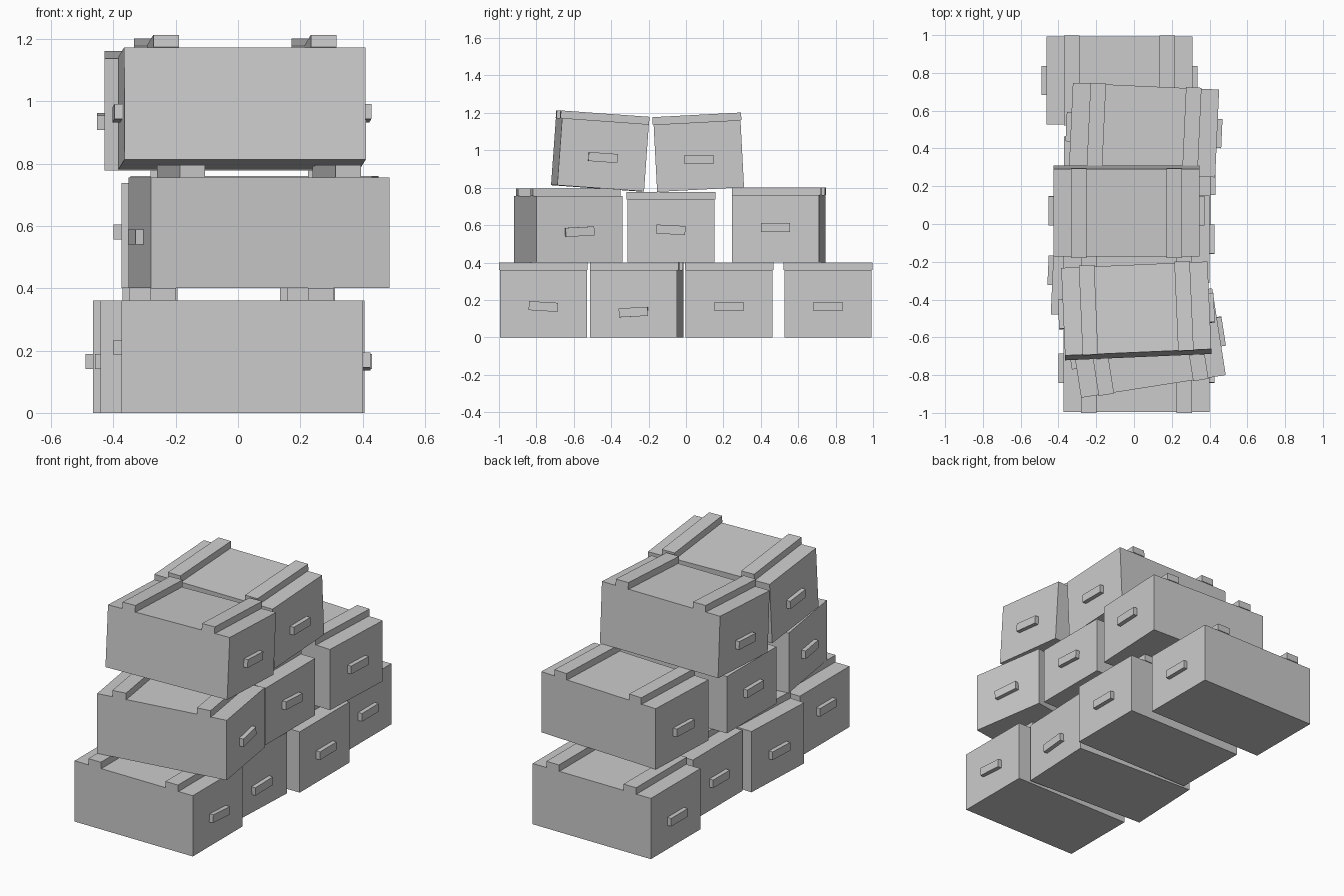
import bpy, bmesh
from math import radians
from mathutils import Matrix, Vector

if "Cube" in bpy.data.objects:
    bpy.data.objects.remove(bpy.data.objects["Cube"])

L, W, H = 0.775, 0.465, 0.36          # crate length (x), width (y), height
SLAT_W, SLAT_H, SLAT_X = 0.082, 0.04, 0.253
GRIP = (0.025, 0.155, 0.048)


def box(name, size, matrix):
    """Box of the given size, centred in its own frame."""
    mesh = bpy.data.meshes.new(name)
    bm = bmesh.new()
    bmesh.ops.create_cube(bm, size=1.0)
    bmesh.ops.scale(bm, vec=Vector(size), verts=bm.verts)
    bm.to_mesh(mesh)
    bm.free()
    ob = bpy.data.objects.new(name, mesh)
    bpy.context.collection.objects.link(ob)
    ob.matrix_world = matrix
    return ob


def crate(name, base, turn=0, lean=0, h=H, right=(0.165, 0), left=(0.165, 0)):
    """base = centre of the bottom face; right/left = (height, tilt) of each handle."""
    m = (Matrix.Translation(base) @ Matrix.Rotation(radians(turn), 4, 'Z')
         @ Matrix.Rotation(radians(lean), 4, 'X'))
    # Body
    box(name + "_body", (L, W, h), m @ Matrix.Translation((0, 0, h / 2)))
    for side, label, (z, tilt) in ((1, "right", right), (-1, "left", left)):
        # Lid slat across the top
        box(f"{name}_{label}_slat", (SLAT_W, W + 0.01, SLAT_H),
            m @ Matrix.Translation((side * SLAT_X, 0, h + SLAT_H / 2)))
        # End handle, overlapping slightly into the body
        box(f"{name}_{label}_handle", (GRIP[0] + 0.01, GRIP[1], GRIP[2]),
            m @ Matrix.Translation((side * (L / 2 + GRIP[0] / 2 - 0.005), 0, z))
            @ Matrix.Rotation(radians(tilt), 4, 'X'))


# Bottom row
crate("bottom_crate_1", (0.013, -0.763, 0), right=(0.165, -3.5), left=(0.21, 0))
crate("bottom_crate_2", (-0.043, -0.263, 0), turn=-2.6, right=(0.135, 3))
crate("bottom_crate_3", (0.018, 0.231, 0))
crate("bottom_crate_4", (-0.077, 0.76, 0))

# Middle row
crate("middle_crate_1", (0.067, -0.63, 0.4), turn=8.9, h=0.355, right=(0.165, 3))
crate("middle_crate_2", (0.013, -0.081, 0.4), h=0.337, right=(0.175, -3), left=(0.18, 0))
crate("middle_crate_3", (0.053, 0.497, 0.4), turn=-2.6, right=(0.187, 0))

# Top row, leaning on the crates below
crate("top_crate_1", (0.013, -0.473, 0.797), turn=2.5, lean=-4.1)
crate("top_crate_2", (-0.04, 0.078, 0.79), lean=3, right=(0.16, -3), left=(0.145, 0))
